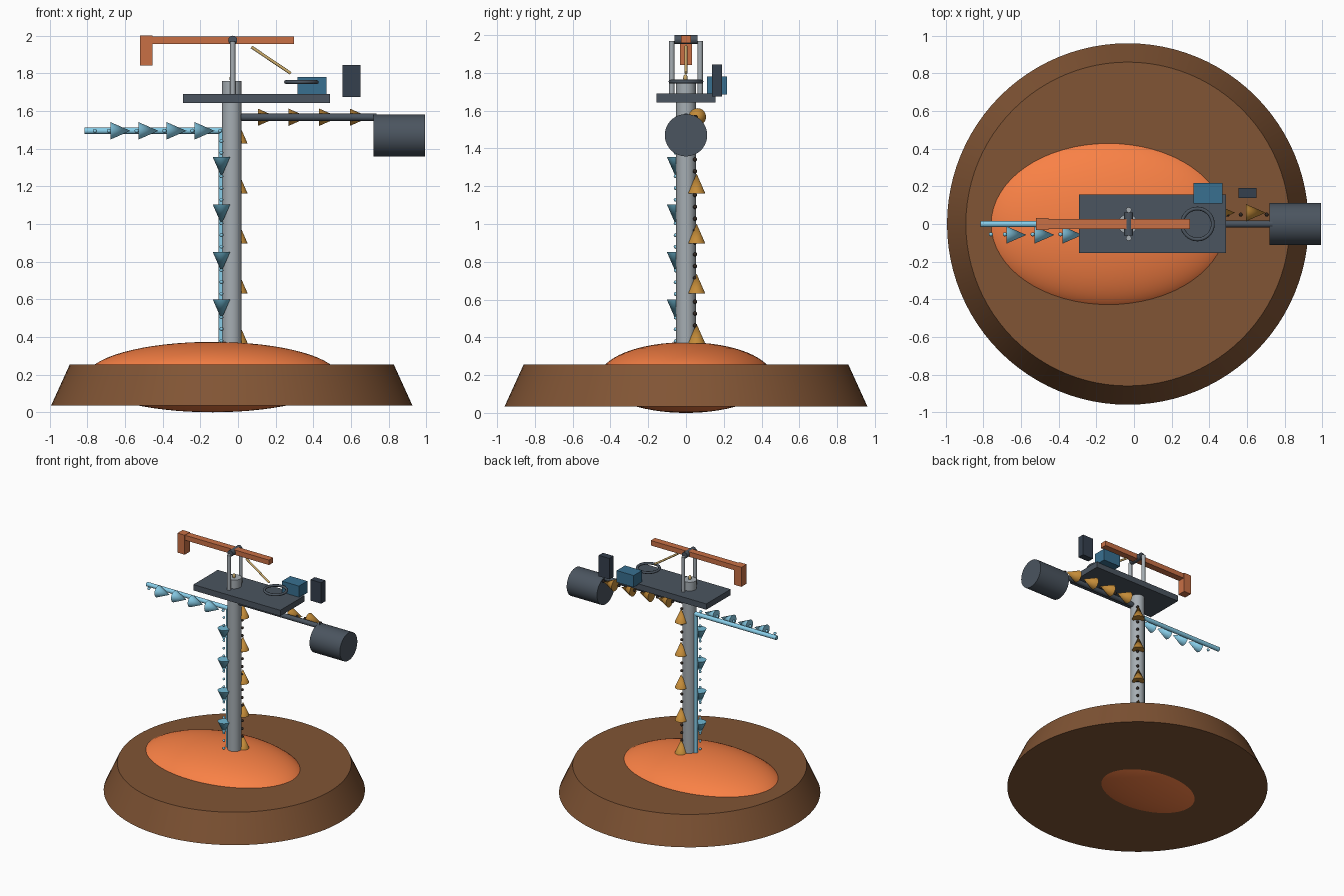
import bpy
from math import radians
from mathutils import Vector

if "Cube" in bpy.data.objects:
    bpy.data.objects.remove(bpy.data.objects["Cube"])


def material(name, rgb):
    m = bpy.data.materials.new(name)
    m.diffuse_color = (*rgb, 1)
    m.use_nodes = True
    m.node_tree.nodes["Principled BSDF"].inputs["Base Color"].default_value = m.diffuse_color
    return m


EARTH = material("earth_brown", (0.22, 0.09, 0.035))
ORANGE = material("glowing_orange", (0.95, 0.22, 0.06))
STEEL = material("light_steel", (0.38, 0.42, 0.45))
DARK = material("dark_slate", (0.07, 0.09, 0.115))
NAVY = material("navy_grey", (0.035, 0.05, 0.075))
RUST = material("rust_orange", (0.58, 0.16, 0.06))
BLUE = material("deep_blue", (0.04, 0.16, 0.28))
SKY = material("water_blue", (0.25, 0.62, 0.82))
TEAL = material("arrow_blue", (0.16, 0.48, 0.65))
AMBER = material("amber", (0.55, 0.26, 0.04))
OIL = material("oil_black", (0.03, 0.02, 0.015))
TAN = material("rod_tan", (0.62, 0.42, 0.15))


def finish(name, mat, smooth=True):
    ob = bpy.context.object
    ob.name = name
    ob.data.materials.append(mat)
    if smooth:
        bpy.ops.object.shade_smooth_by_angle(angle=radians(35))
    return ob


def cone(name, start, end, r1, r2, mat, sides=32):
    """Cone or cylinder running from start to end."""
    a, b = Vector(start), Vector(end)
    bpy.ops.mesh.primitive_cone_add(
        vertices=sides, radius1=r1, radius2=r2, depth=(b - a).length,
        location=(a + b) / 2,
        rotation=(b - a).to_track_quat('Z', 'Y').to_euler())
    return finish(name, mat)


def rod(name, start, end, r, mat, sides=32):
    return cone(name, start, end, r, r, mat, sides)


def box(name, lo, hi, mat):
    """Box between two opposite corners."""
    a, b = Vector(lo), Vector(hi)
    bpy.ops.mesh.primitive_cube_add(size=1, location=(a + b) / 2)
    bpy.context.object.scale = b - a
    return finish(name, mat, False)


def ball(name, loc, scale, mat, segs=16, rings=10):
    bpy.ops.mesh.primitive_uv_sphere_add(segments=segs, ring_count=rings,
                                         radius=1, location=loc)
    bpy.context.object.scale = scale
    return finish(name, mat)


def flow(name, first, step, count, direction, mat):
    """Row of arrow cones, each 0.1 long."""
    for i in range(count):
        p = Vector(first) + Vector(step) * i
        cone(f"{name}_arrow_{i + 1}", p, p + Vector(direction) * 0.105,
             0.046, 0, mat)


def beads(name, first, last, count, r, mat):
    """Evenly spaced beads along a line."""
    a, b = Vector(first), Vector(last)
    for i in range(count):
        ball(f"{name}_bead_{i + 1}", a.lerp(b, i / (count - 1)), (r, r, r),
             mat, 12, 8)


CX = -0.033

# ground mound and reservoir dome
cone("ground_mound", (CX, 0, 0.035), (CX, 0, 0.255), 0.96, 0.86, EARTH, 96)
ball("reservoir_dome", (-0.135, 0, 0.187), (0.67, 0.46, 0.187), ORANGE, 64, 32)

# well mast and pipes
rod("mast", (CX, 0, 0.2), (CX, 0, 1.76), 0.052, STEEL, 48)
rod("water_riser", (-0.086, 0, 0.3), (-0.086, 0, 1.495), 0.017, SKY)
rod("water_inlet", (-0.815, 0, 1.495), (-0.08, 0, 1.495), 0.017, SKY)
rod("outlet_pipe", (0.0, 0, 1.567), (0.735, 0, 1.567), 0.019, DARK)
rod("storage_drum", (0.72, 0, 1.47), (0.992, 0, 1.47), 0.112, DARK, 64)

# work platform and its equipment
box("platform", (-0.292, -0.155, 1.643), (0.488, 0.157, 1.69), DARK)
box("control_box", (0.317, 0.11, 1.685), (0.47, 0.217, 1.78), BLUE)
box("display_panel", (0.555, 0.137, 1.675), (0.65, 0.19, 1.845), NAVY)
bpy.ops.mesh.primitive_torus_add(location=(0.337, 0, 1.754), major_radius=0.082,
                                 minor_radius=0.01, major_segments=48,
                                 minor_segments=12)
finish("hand_wheel", DARK)

# rocking beam on two posts
for side, label in ((-1, "front"), (1, "back")):
    rod(f"{label}_post", (CX + 0.005, side * 0.075, 1.67),
        (CX + 0.005, side * 0.075, 1.97), 0.014, STEEL)
rod("pivot_axle", (CX + 0.005, -0.06, 1.976), (CX + 0.005, 0.06, 1.976), 0.024, DARK)
box("rocking_beam", (-0.47, -0.027, 1.957), (0.297, 0.027, 1.997), RUST)
box("counterweight", (-0.52, -0.033, 1.842), (-0.455, 0.033, 2.0), RUST)
rod("connecting_rod", (0.072, 0, 1.94), (0.28, 0, 1.80), 0.008, TAN, 16)
ball("mast_top_knob", (CX, -0.003, 1.772), (0.012, 0.012, 0.02), TAN)

# incoming water flow: along the inlet, then down the mast
flow("inlet", (-0.677, -0.058, 1.495), (0.149, 0, 0), 4, (1, 0, 0), SKY)
beads("inlet", (-0.76, -0.055, 1.495), (-0.095, -0.055, 1.495), 10, 0.011, SKY)
flow("descending", (-0.088, -0.055, 1.355), (0, 0, -0.252), 4, (0, 0, -1), TEAL)
beads("descending", (-0.088, -0.055, 1.44), (-0.088, -0.055, 0.38), 18, 0.01, SKY)

# rising flow: up the mast, then along the outlet
flow("rising", (0.005, 0.056, 0.367), (0, 0, 0.265), 5, (0, 0, 1), AMBER)
beads("rising", (0.005, 0.048, 0.40), (0.005, 0.048, 1.53), 19, 0.011, OIL)
flow("outlet", (0.105, 0.06, 1.567), (0.163, 0, 0), 4, (1, 0, 0), AMBER)
beads("outlet", (0.084, 0.05, 1.567), (0.705, 0.05, 1.567), 10, 0.011, OIL)
